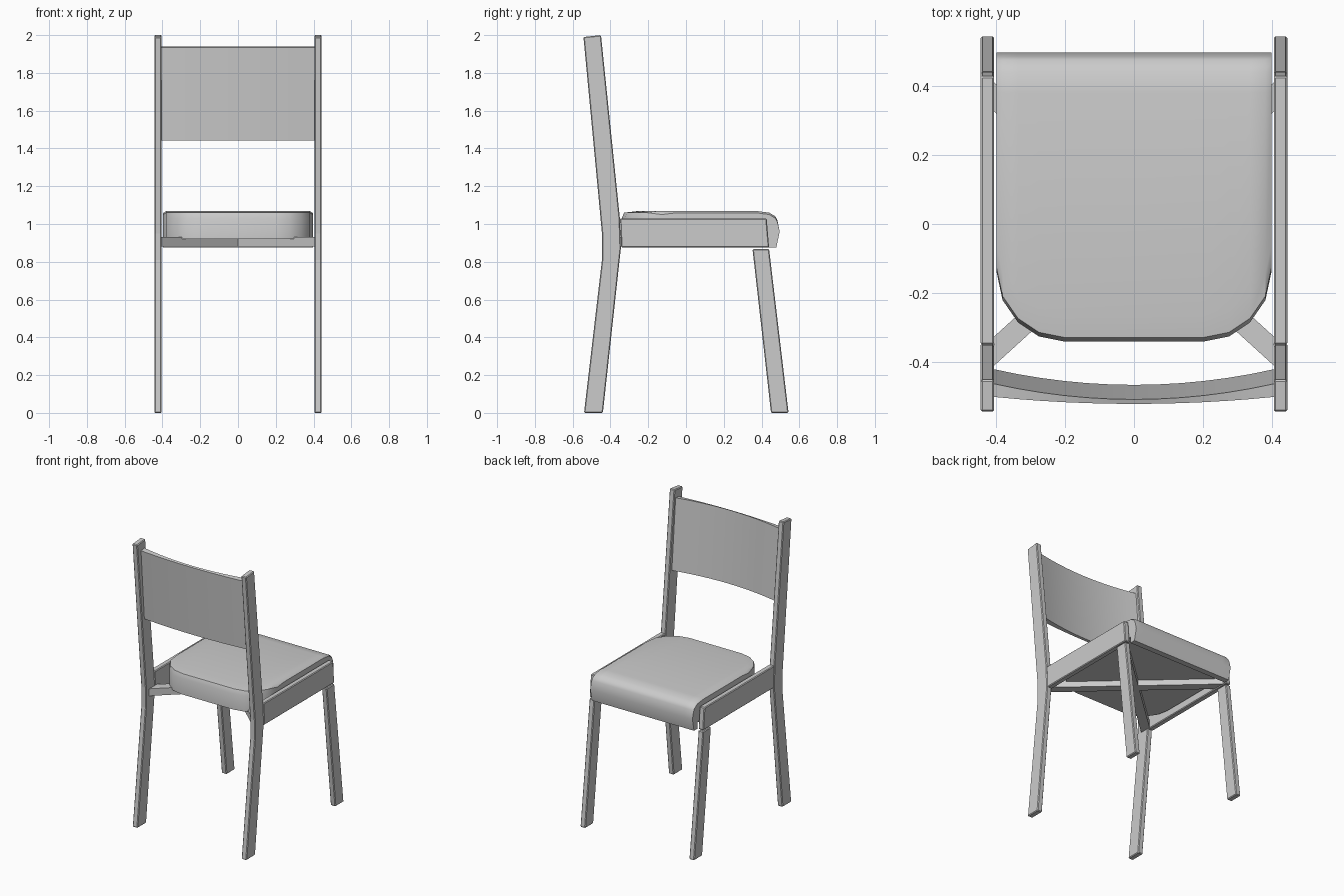
import bpy
import bmesh
import math

cube = bpy.data.objects.get("Cube")
if cube:
    bpy.data.objects.remove(cube, do_unlink=True)

GREY = (0.6, 0.6, 0.6, 1.0)
grey = bpy.data.materials.new("plain grey")
grey.use_nodes = True
grey.diffuse_color = GREY
grey.node_tree.nodes["Principled BSDF"].inputs["Base Color"].default_value = GREY


def loft(name, sections, bevel=0.0, smooth=None):
    """Skin a row of matching closed sections and cap both ends."""
    bm = bmesh.new()
    rings = [[bm.verts.new(p) for p in s] for s in sections]
    for a, b in zip(rings, rings[1:]):
        for i in range(len(a)):
            j = (i + 1) % len(a)
            bm.faces.new((a[i], a[j], b[j], b[i]))
    bm.faces.new(rings[0][::-1])
    bm.faces.new(rings[-1])
    bmesh.ops.recalc_face_normals(bm, faces=bm.faces)
    mesh = bpy.data.meshes.new(name)
    bm.to_mesh(mesh)
    bm.free()
    mesh.materials.append(grey)
    obj = bpy.data.objects.new(name, mesh)
    bpy.context.collection.objects.link(obj)
    if bevel:
        mod = obj.modifiers.new("soft edges", "BEVEL")
        mod.width = bevel
        mod.segments = 1
        mod.limit_method = "ANGLE"
    if smooth:
        bpy.ops.object.select_all(action="DESELECT")
        obj.select_set(True)
        bpy.context.view_layer.objects.active = obj
        bpy.ops.object.shade_smooth_by_angle(angle=math.radians(smooth))
    return obj


def slab(name, profile, x0, x1, bevel=0.005):
    """Extrude a side profile of (y, z) points across x."""
    return loft(name, [[(x, y, z) for y, z in profile] for x in (x0, x1)], bevel)


# Side frames: bent back posts, front legs and seat rails
POST = [(-0.54, 0), (-0.44, 0), (-0.345, 0.87), (-0.35, 1.03),
        (-0.45, 2.0), (-0.543, 1.99), (-0.445, 0.95), (-0.445, 0.81)]
LEG = [(0.45, 0), (0.543, 0), (0.44, 0.867), (0.352, 0.867)]
RAIL = [(-0.343, 0.875), (0.44, 0.875), (0.427, 1.03), (-0.349, 1.03)]
for side, s in (("left", 1), ("right", -1)):
    for part, profile in (("back_post", POST), ("front_leg", LEG), ("seat_rail", RAIL)):
        slab(f"{side}_{part}", profile, s * 0.404, s * 0.443)

# Crossed braces beneath the seat
for side, s in (("left", 1), ("right", -1)):
    ends = []
    for e in (-1, 1):
        x, y = e * s * 0.404, e * 0.367
        ends.append([(x, y - 0.042, 0.88), (x, y + 0.042, 0.88),
                     (x, y + 0.042, 0.93), (x, y - 0.042, 0.93)])
    loft(f"{side}_diagonal_brace", ends)


# Padded seat with clipped rear corners and a rolled lip
def seat_section(x, rear, drop):
    pts = [(rear, 0.92), (rear, 1.03), (rear + 0.012, 1.06 - drop),
           (rear + 0.08, 1.068 - drop), (0.38, 1.068 - drop),
           (0.44, 1.06 - drop), (0.474, 1.04 - drop), (0.484, 1.02 - drop),
           (0.496, 0.96), (0.478, 0.876), (0.437, 0.876), (0.437, 0.92)]
    return [(x, y, z) for y, z in pts]


HALF = [(0.2, -0.34, 0), (0.275, -0.325, 0), (0.335, -0.285, 0),
        (0.38, -0.22, 0), (0.397, -0.14, 0.01)]
stations = [(-x, y, d) for x, y, d in reversed(HALF)] + HALF
loft("seat", [seat_section(*st) for st in stations], smooth=35)

# Curved, leaning backrest panel, thicker at its ends
sections = []
STEPS = 12
for i in range(STEPS + 1):
    t = 2 * i / STEPS - 1
    x = t * 0.404
    inner = -0.465 + 0.045 * t * t
    outer = -0.483 + 0.02 * t * t
    sections.append([(x, inner, 1.445), (x, inner - 0.042, 1.94),
                     (x, outer - 0.037, 1.935), (x, outer, 1.442)])
loft("backrest", sections, smooth=30)
